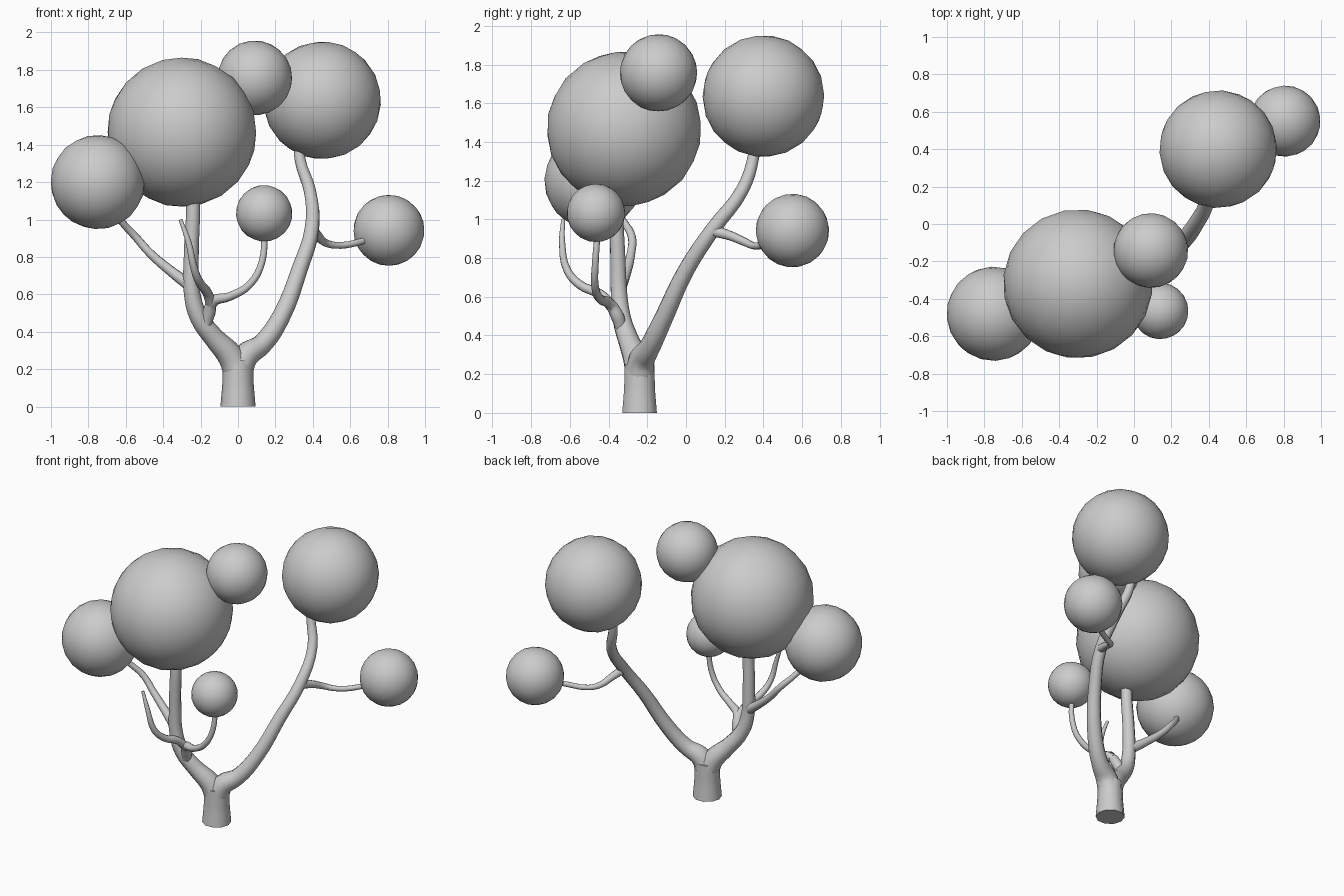
import bpy


def limb(name, pts):
    """Tapered round limb through (x, y, z, radius) points."""
    cu = bpy.data.curves.new(name, 'CURVE')
    cu.dimensions = '3D'
    cu.bevel_depth = 1.0
    cu.bevel_resolution = 3
    cu.resolution_u = 4
    cu.use_fill_caps = True
    sp = cu.splines.new('BEZIER')
    sp.bezier_points.add(len(pts) - 1)
    for bp, (x, y, z, r) in zip(sp.bezier_points, pts):
        bp.co = (x, y, z)
        bp.radius = r
        bp.handle_left_type = bp.handle_right_type = 'AUTO'
    ob = bpy.data.objects.new(name, cu)
    bpy.context.collection.objects.link(ob)
    bpy.ops.object.select_all(action='DESELECT')
    ob.select_set(True)
    bpy.context.view_layer.objects.active = ob
    bpy.ops.object.convert(target='MESH')
    bpy.ops.object.shade_smooth_by_angle(angle=0.8)


def foliage(name, loc, r, rot):
    """Faceted leaf ball."""
    bpy.ops.mesh.primitive_ico_sphere_add(subdivisions=3, radius=r, location=loc, rotation=rot)
    bpy.context.object.name = name
    bpy.ops.object.shade_smooth_by_angle(angle=0.6)


# Trunk and the two main boughs growing out of it
limb("trunk", [(0, -.24, 0, .094), (0, -.24, .12, .084), (0, -.24, .25, .080)])
limb("left_bough", [(0, -.24, .19, .079), (-.04, -.255, .27, .070), (-.13, -.295, .37, .055),
                    (-.21, -.33, .48, .049), (-.245, -.345, .60, .044), (-.25, -.352, .80, .040),
                    (-.24, -.36, 1.08, .037), (-.25, -.35, 1.25, .034)])
limb("right_bough", [(0, -.24, .19, .079), (.04, -.23, .27, .070), (.13, -.19, .335, .055),
                     (.23, -.12, .48, .049), (.33, 0, .736, .043), (.395, .14, .95, .039),
                     (.385, .29, 1.15, .034), (.33, .35, 1.33, .030), (.33, .36, 1.45, .028)])

# Side twigs
limb("right_twig", [(.40, .14, .94, .030), (.425, .23, .915, .025), (.46, .31, .88, .021),
                    (.52, .355, .862, .018), (.64, .42, .877, .018), (.76, .52, .92, .016)])
limb("left_twig", [(-.245, -.345, .64, .035), (-.36, -.31, .725, .027), (-.47, -.285, .82, .023),
                   (-.55, -.28, .91, .021), (-.62, -.32, .985, .019), (-.70, -.40, 1.09, .017)])
limb("front_twig", [(-.175, -.335, .43, .030), (-.155, -.355, .50, .035), (-.135, -.39, .56, .030),
                    (-.04, -.445, .59, .023), (.065, -.47, .655, .020), (.13, -.468, .78, .018),
                    (.14, -.455, .95, .016)])
limb("bare_twig", [(-.14, -.375, .54, .030), (-.165, -.44, .61, .026), (-.205, -.55, .663, .023),
                   (-.235, -.615, .74, .020), (-.265, -.64, .88, .016), (-.308, -.635, 1.0, .010)])

# Foliage balls
balls = [("foliage_main", (-.30, -.32, 1.467), .40, (.08, -.05, .5)),
         ("foliage_right", (.45, .40, 1.637), .315, (.3, .2, .9)),
         ("foliage_left", (-.75, -.48, 1.20), .252, (.2, -.3, .2)),
         ("foliage_top", (.09, -.142, 1.757), .20, (-.2, .1, .4)),
         ("foliage_right_small", (.807, .55, .942), .19, (.1, .3, 1.2)),
         ("foliage_front_small", (.14, -.465, 1.033), .151, (.1, -.2, .7))]
for b in balls:
    foliage(*b)
